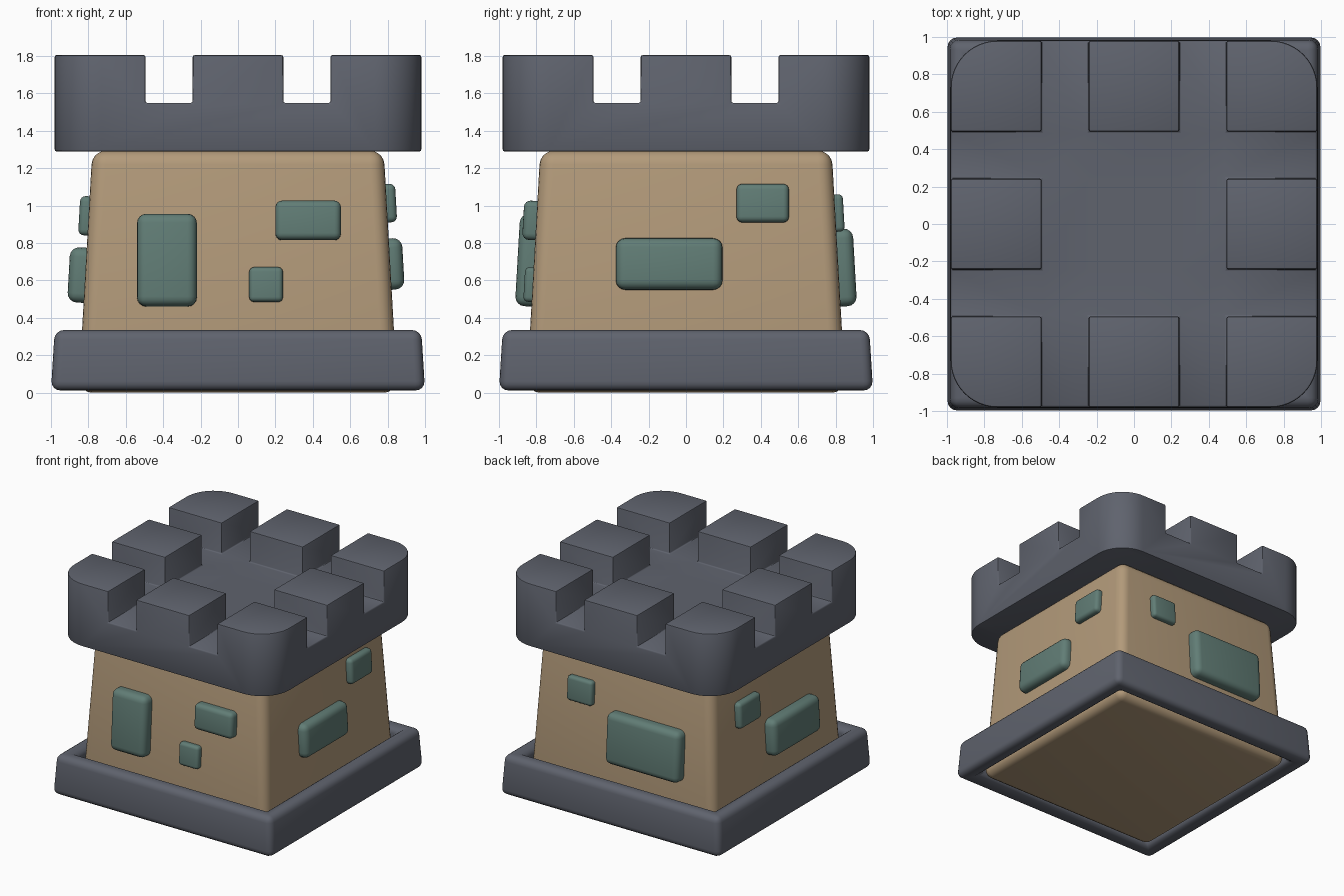
import bpy, bmesh, math
from mathutils import Matrix, Vector

if "Cube" in bpy.data.objects:
    bpy.data.objects.remove(bpy.data.objects["Cube"])


def material(name, rgb):
    m = bpy.data.materials.new(name)
    m.diffuse_color = (*rgb, 1)
    m.use_nodes = True
    m.node_tree.nodes["Principled BSDF"].inputs["Base Color"].default_value = m.diffuse_color
    return m


STONE = material("slate_stone", (0.115, 0.125, 0.155))
PLASTER = material("tan_plaster", (0.45, 0.325, 0.195))
BLOCK = material("green_block", (0.12, 0.205, 0.18))


def make(name, bm, mat):
    bmesh.ops.recalc_face_normals(bm, faces=bm.faces[:])
    me = bpy.data.meshes.new(name)
    bm.to_mesh(me)
    bm.free()
    ob = bpy.data.objects.new(name, me)
    bpy.context.collection.objects.link(ob)
    if mat:
        me.materials.append(mat)
    return ob


def finish(ob, width, segments):
    """Round the edges, apply all modifiers and smooth the rounds."""
    b = ob.modifiers.new("round", 'BEVEL')
    b.width, b.segments, b.limit_method = width, segments, 'ANGLE'
    b.angle_limit = math.radians(40)
    bpy.ops.object.select_all(action='DESELECT')
    bpy.context.view_layer.objects.active = ob
    ob.select_set(True)
    for m in list(ob.modifiers):
        bpy.ops.object.modifier_apply(modifier=m.name)
    bpy.ops.object.shade_smooth_by_angle(angle=math.radians(35))


def square(bm, half, z):
    return [bm.verts.new((x * half, y * half, z))
            for x, y in ((-1, -1), (1, -1), (1, 1), (-1, 1))]


def bridge(bm, a, b):
    for i in range(4):
        j = (i + 1) % 4
        bm.faces.new((a[i], a[j], b[j], b[i]))


# Tapered tower body
bm = bmesh.new()
low, high = square(bm, 0.853, 0.0), square(bm, 0.779, 1.295)
bridge(bm, low, high)
bm.faces.new(low)
bm.faces.new(high)
finish(make("tower_body", bm, PLASTER), 0.075, 5)

# Plinth ring around the foot, slightly tapered
bm = bmesh.new()
loops = [square(bm, h, z) for h, z in
         ((1.0, 0.012), (0.98, 0.335), (0.86, 0.335), (0.865, 0.012))]
for i in range(4):
    bridge(bm, loops[i], loops[(i + 1) % 4])
finish(make("base_ring", bm, STONE), 0.05, 4)

# Battlement crown: cell grid, merlon cells raised, outline trimmed to round corners
FLOOR, TOP, BOTTOM = 1.55, 1.805, 1.29
cuts = [-1.2, -0.495, -0.242, 0.242, 0.495, 1.2]
bm = bmesh.new()
grid = [[bm.verts.new((x, y, FLOOR)) for y in cuts] for x in cuts]
raised, cells = [], []
for i in range(5):
    for j in range(5):
        f = bm.faces.new((grid[i][j], grid[i + 1][j], grid[i + 1][j + 1], grid[i][j + 1]))
        cells.append(f)
        if i % 2 == 0 and j % 2 == 0 and (i, j) != (2, 2):
            raised.append(f)
# underside and outer walls
rim = ([grid[i][0] for i in range(5)] + [grid[5][j] for j in range(5)]
       + [grid[i][5] for i in range(5, 0, -1)] + [grid[0][j] for j in range(5, 0, -1)])
under = [bm.verts.new((v.co.x, v.co.y, BOTTOM)) for v in rim]
for i in range(len(rim)):
    j = (i + 1) % len(rim)
    bm.faces.new((rim[i], under[i], under[j], rim[j]))
bm.faces.new(under)
bm.normal_update()
for f in bmesh.ops.extrude_discrete_faces(bm, faces=raised)["faces"]:
    for v in f.verts:
        v.co.z = TOP
crown = make("battlement_crown", bm, STONE)

bm = bmesh.new()
R, H, N = 0.25, 0.98, 12
outline = []
for k, (sx, sy) in enumerate(((1, 1), (-1, 1), (-1, -1), (1, -1))):
    for s in range(N + 1):
        a = math.radians(90 * (k + s / N))
        outline.append(bm.verts.new((sx * (H - R) + R * math.cos(a),
                                     sy * (H - R) + R * math.sin(a), 1.0)))
face = bm.faces.new(outline)
ext = bmesh.ops.extrude_face_region(bm, geom=[face], use_keep_orig=True)
for v in ext["geom"]:
    if isinstance(v, bmesh.types.BMVert):
        v.co.z = 2.1
trim = make("crown_trim_helper", bm, None)
trim.hide_render = True
mod = crown.modifiers.new("trim", 'BOOLEAN')
mod.operation, mod.object, mod.solver = 'INTERSECT', trim, 'EXACT'
finish(crown, 0.01, 2)
bpy.data.objects.remove(trim)

# Raised blocks set in the walls:
# (side turn, centre along wall, width, z low, z high, outward depth, rounding)
# "along" runs to the right when that wall is seen from outside
TILT = math.atan(0.057)
blocks = [
    ("front", 0, -0.38, 0.32, 0.46, 0.955, 0.088, 0.05),
    ("front", 0, 0.375, 0.35, 0.815, 1.025, 0.07, 0.035),
    ("front", 0, 0.15, 0.18, 0.485, 0.67, 0.045, 0.025),
    ("right", 90, -0.09, 0.57, 0.55, 0.825, 0.07, 0.05),
    ("right", 90, 0.41, 0.28, 0.91, 1.115, 0.05, 0.03),
    ("back", 180, 0.222, 0.67, 0.46, 0.875, 0.088, 0.05),
    ("back", 180, -0.385, 0.23, 0.86, 1.06, 0.045, 0.025),
    ("left", 270, 0.17, 0.61, 0.48, 0.775, 0.088, 0.05),
    ("left", 270, -0.365, 0.28, 0.84, 1.05, 0.05, 0.03),
]
for n, (side, turn, along, w, z0, z1, depth, rnd) in enumerate(blocks):
    zc = (z0 + z1) / 2
    bm = bmesh.new()
    bmesh.ops.create_cube(bm, size=1)
    bm.transform(Matrix.Rotation(math.radians(turn), 4, 'Z')
                 @ Matrix.Translation(Vector((along, -(0.853 - 0.057 * zc), zc)))
                 @ Matrix.Rotation(-TILT, 4, 'X')
                 @ Matrix.Diagonal((w, 2 * depth, z1 - z0, 1)))
    finish(make(f"{side}_wall_block_{n + 1}", bm, BLOCK), rnd, 4)
